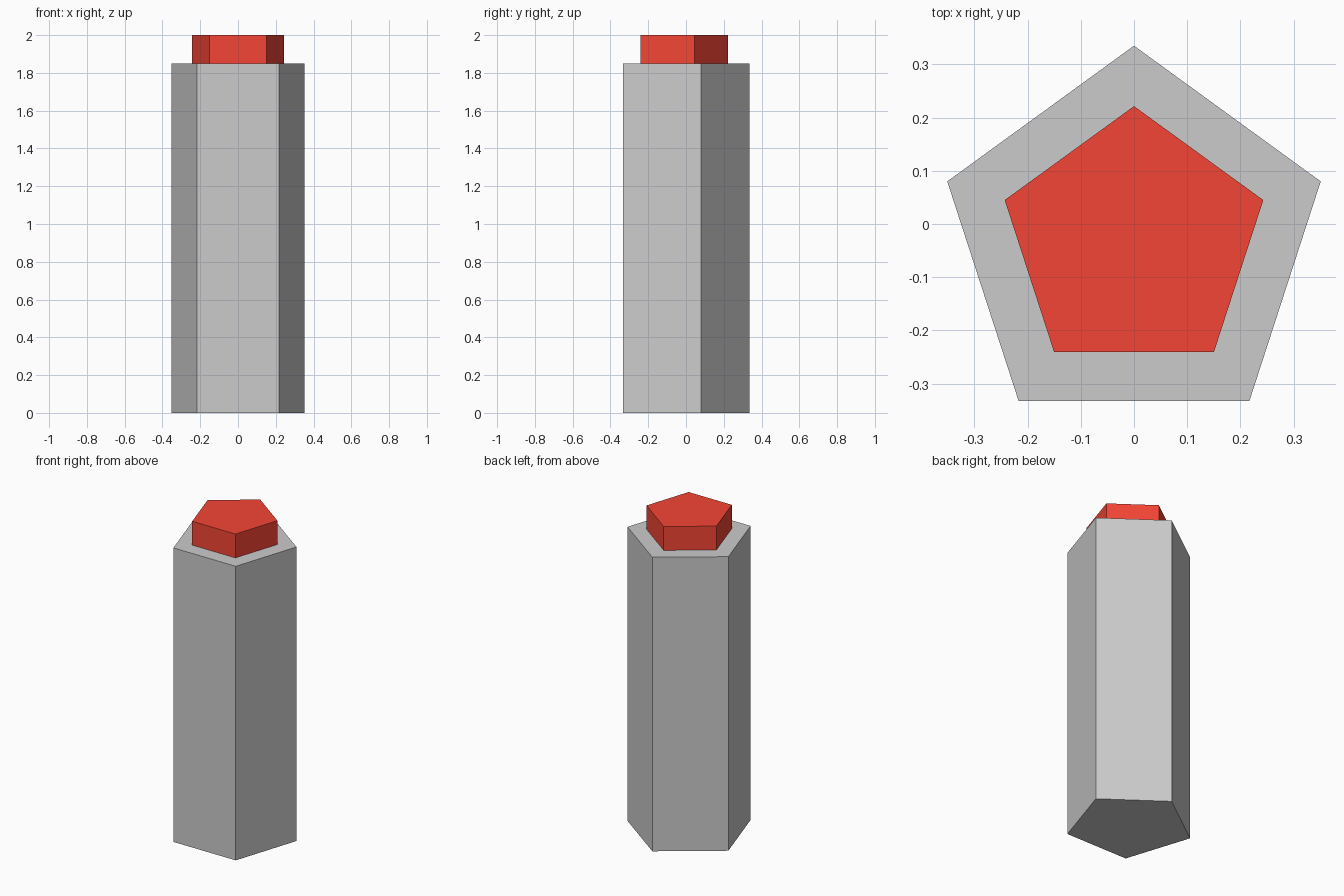
import bpy, bmesh
from math import sin, cos, tau

if "Cube" in bpy.data.objects:
    bpy.data.objects.remove(bpy.data.objects["Cube"])

CENTRE_Y = -0.034  # pentagon centre, so the bounds are centred on y = 0


def pentagon_prism(name, radius, z0, z1, color=None):
    """Upright five-sided prism with one corner pointing to +y."""
    bm = bmesh.new()
    corners = [bm.verts.new((-radius * sin(tau * i / 5),
                             CENTRE_Y + radius * cos(tau * i / 5), z0))
               for i in range(5)]
    base = bm.faces.new(corners)
    top = bmesh.ops.extrude_face_region(bm, geom=[base], use_keep_orig=True)["geom"]
    bmesh.ops.translate(bm, vec=(0, 0, z1 - z0),
                        verts=[g for g in top if isinstance(g, bmesh.types.BMVert)])
    bmesh.ops.recalc_face_normals(bm, faces=bm.faces[:])
    mesh = bpy.data.meshes.new(name)
    bm.to_mesh(mesh)
    bm.free()
    obj = bpy.data.objects.new(name, mesh)
    bpy.context.collection.objects.link(obj)
    if color:
        mat = bpy.data.materials.new(name + "_red")
        mat.diffuse_color = color
        mat.use_nodes = True
        mat.node_tree.nodes["Principled BSDF"].inputs["Base Color"].default_value = mat.diffuse_color
        mesh.materials.append(mat)
    return obj


# Tall grey post
pentagon_prism("post", 0.369, 0.0, 1.85)

# Red cap block on top
pentagon_prism("cap", 0.2555, 1.85, 2.0, (0.9, 0.06, 0.035, 1.0))
